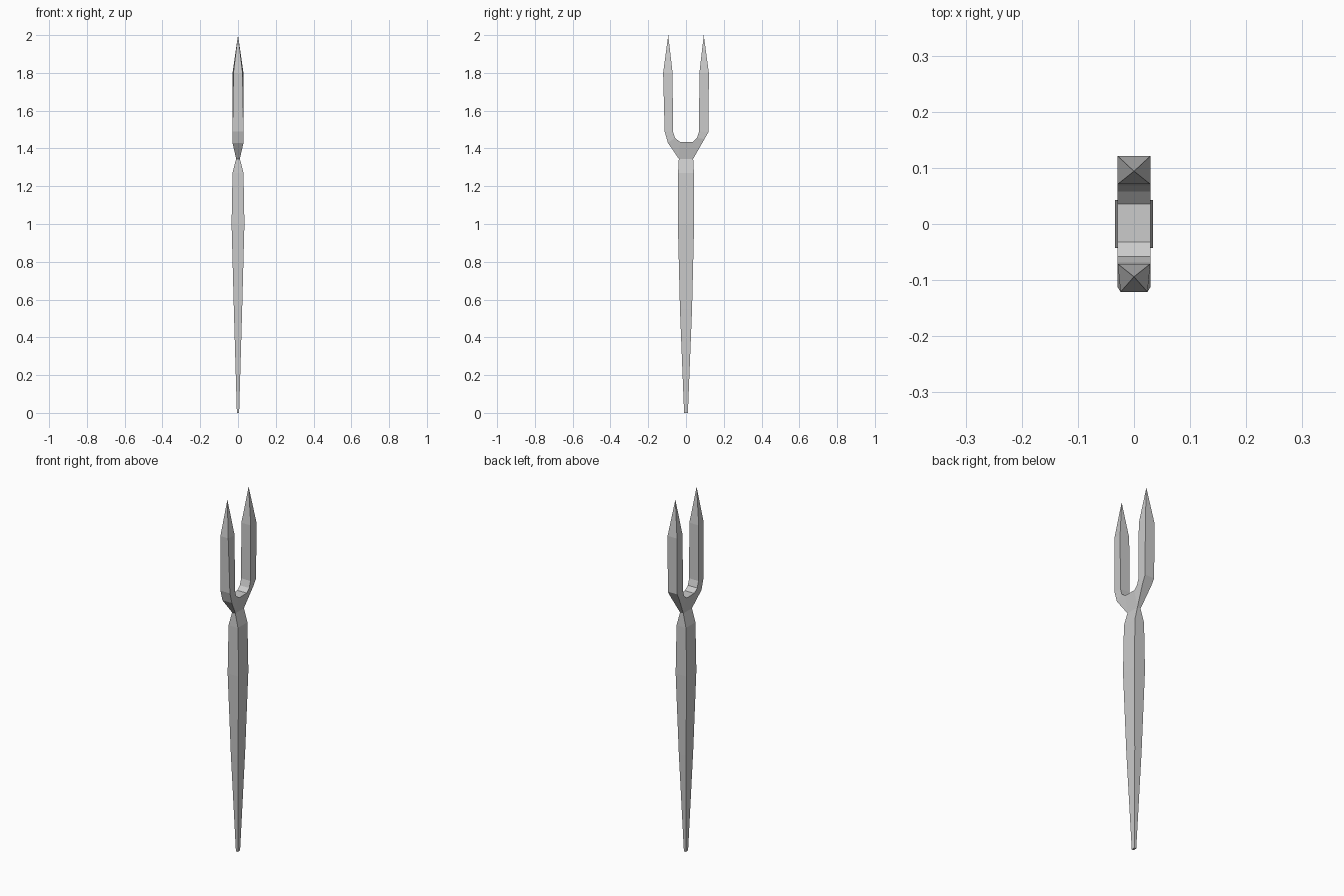
import bpy, bmesh

if "Cube" in bpy.data.objects:
    bpy.data.objects.remove(bpy.data.objects["Cube"])

bm = bmesh.new()


def ring(p, q):
    """Four-sided section between edge points p and q, each (y, z, half thickness in x)."""
    return [bm.verts.new(c) for c in ((-p[2], p[0], p[1]), (p[2], p[0], p[1]),
                                      (q[2], q[0], q[1]), (-q[2], q[0], q[1]))]


def loft(rings):
    for a, b in zip(rings, rings[1:]):
        for i in range(4):
            j = (i + 1) % 4
            bm.faces.new((a[i], a[j], b[j], b[i]))


# Tapered handle: height, half thickness, half width
handle = [(0, .006, .01), (.55, .022, .032), (1.0, .034, .043),
          (1.27, .029, .042), (1.345, .01, .038)]
rings = [ring((-w, z, t), (w, z, t)) for z, t, w in handle]
loft(rings)
bm.faces.new(rings[0])
waist = rings[-1]

# Crotch between the prongs, continuing from the narrow waist
crotch = ring((-.032, 1.435, .029), (.036, 1.435, .029))
bm.faces.new((waist[0], waist[3], crotch[3], crotch[0]))
bm.faces.new((waist[1], waist[2], crotch[2], crotch[1]))
bm.faces.new(crotch)

# Two prongs: each section joins an outer and an inner edge point
left = [((-.096, 1.43, .029), (-.058, 1.455, .029)),
        ((-.113, 1.49, .029), (-.069, 1.49, .029)),
        ((-.121, 1.8, .024), (-.071, 1.8, .029))]
right = [((.098, 1.45, .0265), (.058, 1.455, .029)),
         ((.119, 1.487, .029), (.069, 1.49, .029)),
         ((.121, 1.8, .029), (.071, 1.8, .029))]
for sections, w, c, tip_y in ((left, waist[:2], crotch[:2], -.094),
                              (right, [waist[3], waist[2]], [crotch[3], crotch[2]], .094)):
    start = [w[0], w[1], c[1], c[0]]
    prong = [start] + [ring(o, i) for o, i in sections]
    loft(prong)
    tip = bm.verts.new((0, tip_y, 2.0))
    for i in range(4):
        bm.faces.new((prong[-1][i], prong[-1][(i + 1) % 4], tip))

bmesh.ops.recalc_face_normals(bm, faces=bm.faces[:])
mesh = bpy.data.meshes.new("two_pronged_fork")
bm.to_mesh(mesh)
bm.free()
bpy.context.collection.objects.link(bpy.data.objects.new("two_pronged_fork", mesh))
